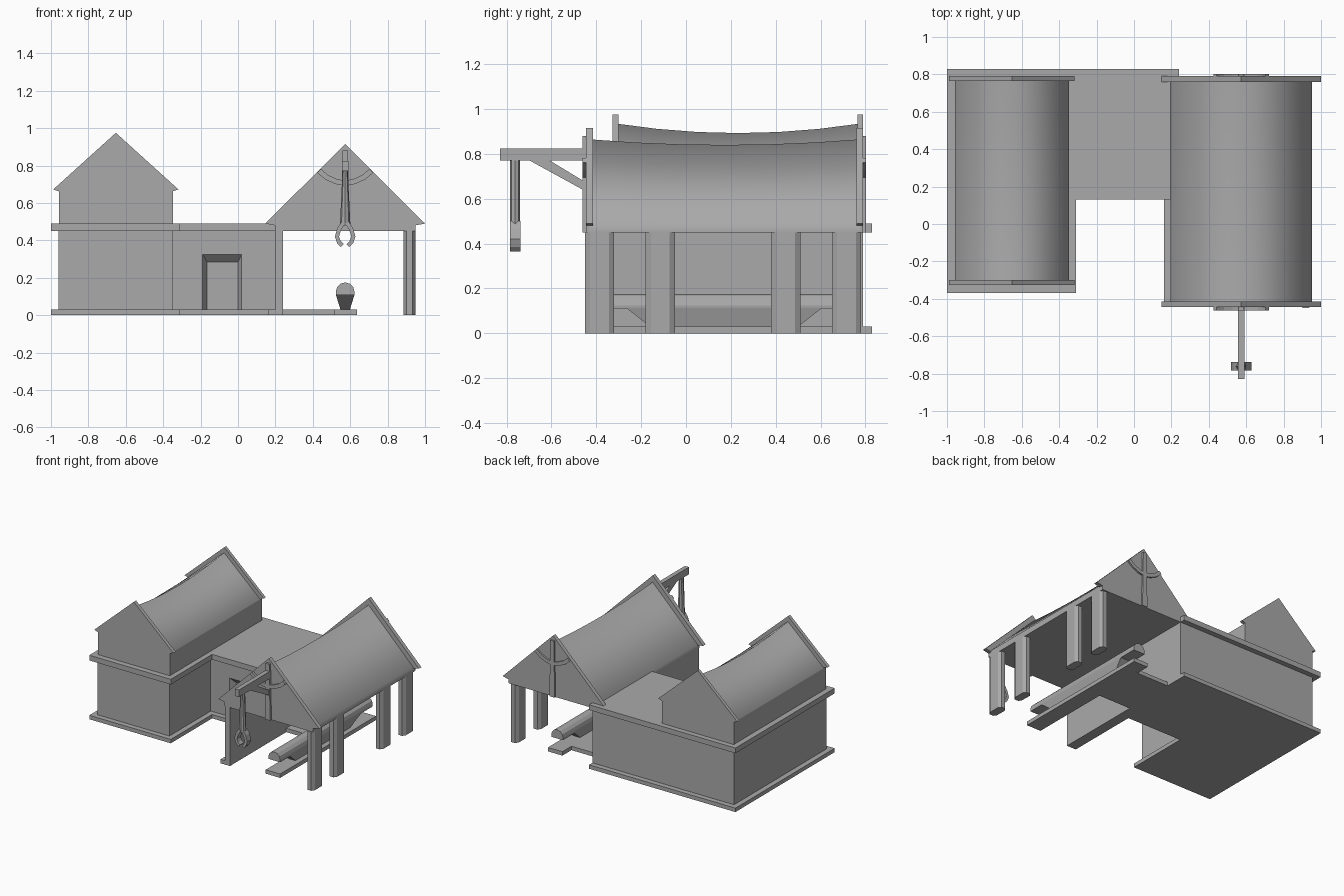
import bpy, bmesh, math
from mathutils import Vector

cube = bpy.data.objects.get("Cube")
if cube:
    bpy.data.objects.remove(cube, do_unlink=True)

stone = bpy.data.materials.new("plain grey")
stone.use_nodes = True
GREY = (0.4, 0.4, 0.4, 1)
stone.diffuse_color = GREY
stone.node_tree.nodes["Principled BSDF"].inputs["Base Color"].default_value = GREY


def finish(name, bm, smooth=False):
    bmesh.ops.recalc_face_normals(bm, faces=bm.faces)
    for f in bm.faces:
        f.smooth = smooth
    mesh = bpy.data.meshes.new(name)
    bm.to_mesh(mesh)
    bm.free()
    mesh.materials.append(stone)
    ob = bpy.data.objects.new(name, mesh)
    bpy.context.collection.objects.link(ob)
    return ob


def place(axis, p, d):
    """Put a 2D profile point at depth d along the given axis."""
    u, v = p
    return {"x": (d, u, v), "y": (u, d, v), "z": (u, v, d)}[axis]


def loft(name, axis, sections, caps=True, smooth=False, closed=True):
    """Skin a list of (depth, profile) sections."""
    bm = bmesh.new()
    rings = [[bm.verts.new(place(axis, p, d)) for p in prof] for d, prof in sections]
    n = len(rings[0])
    for a, b in zip(rings, rings[1:]):
        for i in range(n if closed else n - 1):
            j = (i + 1) % n
            bm.faces.new((a[i], a[j], b[j], b[i]))
    if caps:
        bm.faces.new(rings[0])
        bm.faces.new(rings[-1])
    return finish(name, bm, smooth)


def prism(name, axis, profile, a, b):
    return loft(name, axis, [(a, profile), (b, profile)])


def box(name, x0, x1, y0, y1, z0, z1):
    return prism(name, "z", [(x0, y0), (x1, y0), (x1, y1), (x0, y1)], z0, z1)


def ribbon(points, width):
    """Outline of a constant-width band along a 2D path."""
    pts = [Vector(p) for p in points]
    left, right = [], []
    for i, p in enumerate(pts):
        t = (pts[min(i + 1, len(pts) - 1)] - pts[max(i - 1, 0)]).normalized()
        side = Vector((-t.y, t.x)) * width / 2
        left.append(p + side)
        right.append(p - side)
    return [tuple(p) for p in left + right[::-1]]


def ell(margin):
    """L-shaped plan of the main building, grown by a margin."""
    m = margin
    return [(-0.96 - m, -0.33 - m), (-0.35 + m, -0.33 - m), (-0.35 + m, 0.17 - m),
            (0.24, 0.17 - m), (0.24, 0.79 + m), (-0.96 - m, 0.79 + m)]


# Main building: walls between two projecting courses
prism("base_course", "z", ell(0.04), 0, 0.03)
walls = prism("ground_floor_walls", "z", ell(0), 0.03, 0.45)
prism("upper_course", "z", ell(0.04), 0.45, 0.49)


# Splayed door recess
def door(x0, x1, top):
    return [(x0, 0.031), (x1, 0.031), (x1, top), (x0, top)]


cutter = loft("door_cutter", "y", [(0.16, door(-0.195, 0.025, 0.335)),
                                   (0.21, door(-0.165, 0.0, 0.285))])
cutter.hide_render = True
cutter.hide_viewport = True
cut = walls.modifiers.new("door_recess", "BOOLEAN")
cut.operation = "DIFFERENCE"
cut.solver = "EXACT"
cut.object = cutter

# Side wall that carries the open shed
box("shed_side_wall", 0.2, 0.24, -0.44, 0.2, 0, 0.45)
box("shed_wall_foot", 0.16, 0.24, -0.44, 0.13, 0, 0.03)


# Sagging roofs between raised gable walls
def roof(name, cx, half, low, eave, ridge, sag, y0, y1):
    sections = []
    for i in range(7):
        t = i / 6
        top = ridge - sag * (1 - (2 * t - 1) ** 2)
        sections.append((y0 + (y1 - y0) * t,
                         [(cx - half, low), (cx - half, eave), (cx, top),
                          (cx + half, eave), (cx + half, low)]))
    return loft(name, "y", sections, caps=False, smooth=True, closed=False)


def gable(name, cx, half, tip, low, eave, apex, y0, y1):
    prism(name, "y", [(cx - half, low), (cx + half, low), (cx + half, eave - 0.01),
                      (cx + tip, eave), (cx, apex), (cx - tip, eave),
                      (cx - half, eave - 0.01)], y0, y1)


HOUSE, SHED = -0.653, 0.573
box("upper_floor_walls", HOUSE - 0.304, HOUSE + 0.304, -0.31, 0.775, 0.49, 0.66)
roof("house_roof", HOUSE, 0.305, 0.655, 0.66, 0.935, 0.042, -0.31, 0.775)
gable("house_front_gable", HOUSE, 0.305, 0.335, 0.49, 0.672, 0.975, -0.327, -0.30)
gable("house_back_gable", HOUSE, 0.305, 0.335, 0.49, 0.672, 0.975, 0.765, 0.79)

box("shed_ceiling", 0.2, 0.945, -0.43, 0.775, 0.45, 0.485)
roof("shed_roof", SHED, 0.378, 0.45, 0.49, 0.865, 0.025, -0.43, 0.775)
gable("shed_front_gable", SHED, 0.375, 0.427, 0.45, 0.49, 0.915, -0.445, -0.415)
gable("shed_back_gable", SHED, 0.375, 0.427, 0.45, 0.49, 0.915, 0.76, 0.79)

# Raised timber framing on both shed gables
arc = [(0.0, 0.705), (0.05, 0.715), (0.10, 0.738), (0.14, 0.772)]
for label, y0, y1 in (("front", -0.462, -0.44), ("back", 0.785, 0.802)):
    prism(label + "_king_post", "y", [(SHED - 0.022, 0.45), (SHED + 0.022, 0.45),
                                      (SHED + 0.015, 0.88), (SHED - 0.015, 0.88)], y0, y1)
    for side, s in (("left", 1), ("right", -1)):
        path = [(SHED + s * x, z) for x, z in arc]
        prism(f"{label}_{side}_curved_brace", "y", ribbon(path, 0.028), y0, y1)

# Chamfered posts along the open side
for i, y in enumerate((-0.385, -0.115, 0.445, 0.715)):
    outline = [(0.918 + sx * a, y + sy * b)
               for sx, sy, flip in ((1, 1, 0), (-1, 1, 1), (-1, -1, 0), (1, -1, 1))
               for a, b in ((0.032, 0.042), (0.016, 0.065))[::-1 if flip else 1]]
    prism(f"shed_post_{i + 1}", "z", outline, 0, 0.45)

# Hoist beam with its brace, rope and claw
box("hoist_beam", SHED - 0.017, SHED + 0.017, -0.83, -0.43, 0.77, 0.825)
prism("hoist_brace", "x", [(-0.70, 0.772), (-0.61, 0.772), (-0.45, 0.675), (-0.45, 0.635)],
      SHED - 0.014, SHED + 0.014)


def disc(rx, ry):
    return [(SHED + rx * math.cos(k * math.pi / 4), -0.762 + ry * math.sin(k * math.pi / 4))
            for k in range(8)]


loft("hoist_rope", "z", [(0.48, disc(0.028, 0.022)), (0.775, disc(0.014, 0.022))], smooth=False)
for side, s in (("left", 1), ("right", -1)):
    path = [(0.01, 0.495), (0.032, 0.46), (0.044, 0.42), (0.033, 0.39), (0.015, 0.372)]
    prism(side + "_claw", "y", ribbon([(SHED + s * x, z) for x, z in path], 0.022),
          -0.784, -0.738)

# Landing stage and the long hull on it
box("landing_stage", 0.24, 0.52, 0.24, 0.65, 0, 0.03)
box("slipway_plank", 0.515, 0.637, -0.40, 0.76, 0, 0.03)


def hull(bottom):
    upper = [(SHED + 0.05 * math.cos(a), 0.125 + 0.05 * math.sin(a))
             for a in (k * math.pi / 6 for k in range(7))]
    taper = 0.05 - 0.025 * (0.11 - bottom) / 0.08
    return [(SHED - taper, bottom), (SHED + taper, bottom), (SHED + 0.049, 0.112)] \
        + upper + [(SHED - 0.049, 0.112)]


loft("long_hull", "y", [(-0.38, hull(0.108)), (-0.26, hull(0.108)), (-0.16, hull(0.03)),
                        (0.50, hull(0.03)), (0.60, hull(0.108)), (0.74, hull(0.108))])
